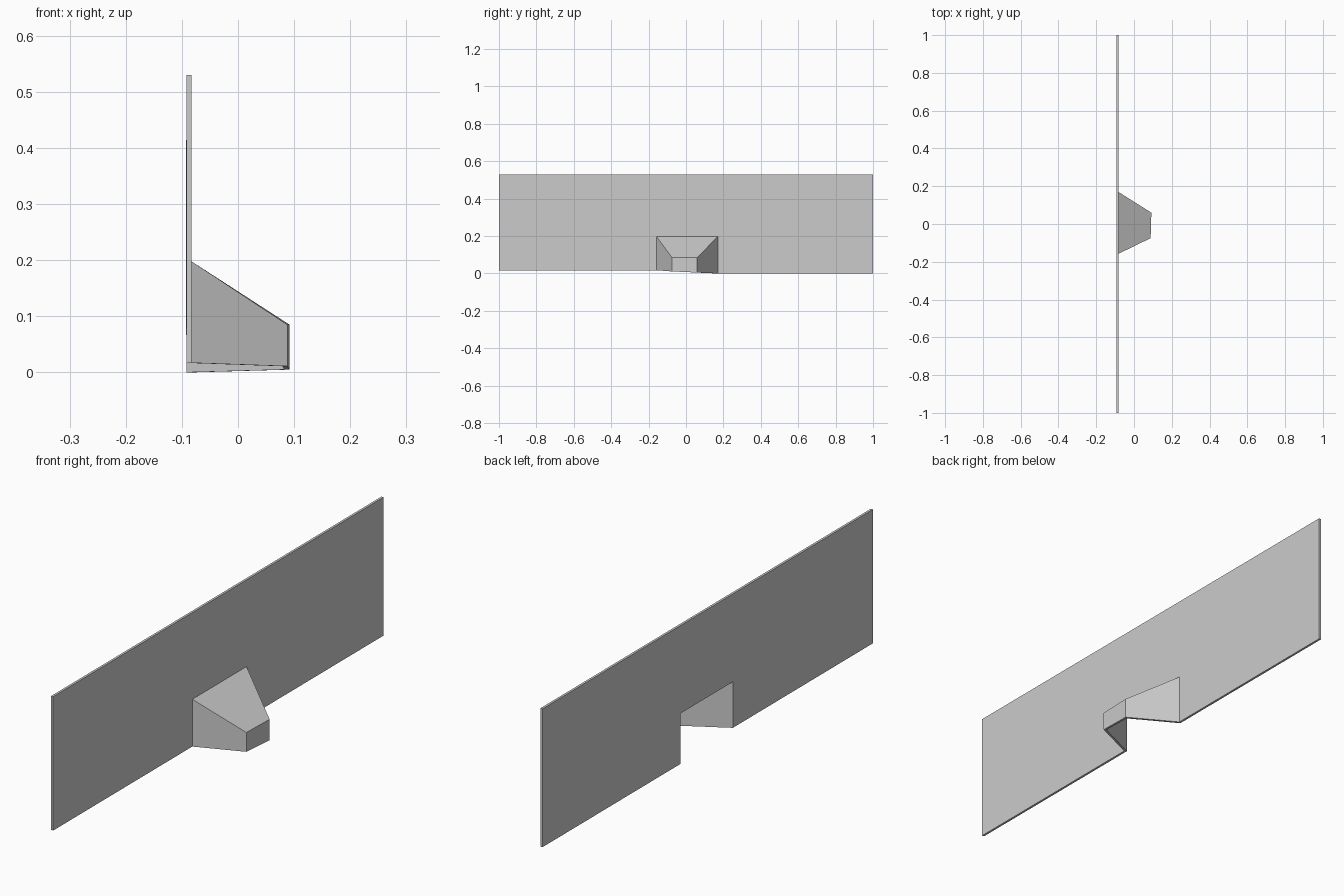
import bpy

if "Cube" in bpy.data.objects:
    bpy.data.objects.remove(bpy.data.objects["Cube"])

# Outer skin points: wall plane, with a notch where the hood opens
X_WALL = -0.083
wall = [(-1, 0.017), (-0.158, 0.017), (-0.158, 0.198), (0.17, 0.198),
        (0.17, 0), (1, 0), (1, 0.53), (-1, 0.53)]

# Front plate of the hood, counter-clockwise from lower left
front = [(0.088, -0.075, 0.011), (0.092, 0.06, 0.005),
         (0.092, 0.06, 0.085), (0.088, -0.075, 0.085)]

verts = [(X_WALL, y, z) for y, z in wall] + front
faces = [range(8),            # wall panel
         (1, 8, 11, 2),       # hood left cheek
         (2, 11, 10, 3),      # hood sloping top
         (9, 4, 3, 10),       # hood right cheek
         (8, 9, 10, 11)]      # hood front plate

mesh = bpy.data.meshes.new("hooded_wall_panel")
mesh.from_pydata(verts, [], [tuple(f) for f in faces])
mesh.update()
panel = bpy.data.objects.new("hooded_wall_panel", mesh)
bpy.context.collection.objects.link(panel)

# Sheet thickness, grown towards the back
shell = panel.modifiers.new("thickness", 'SOLIDIFY')
shell.thickness = 0.009
shell.offset = -1
shell.use_even_offset = True
shell.use_quality_normals = True
